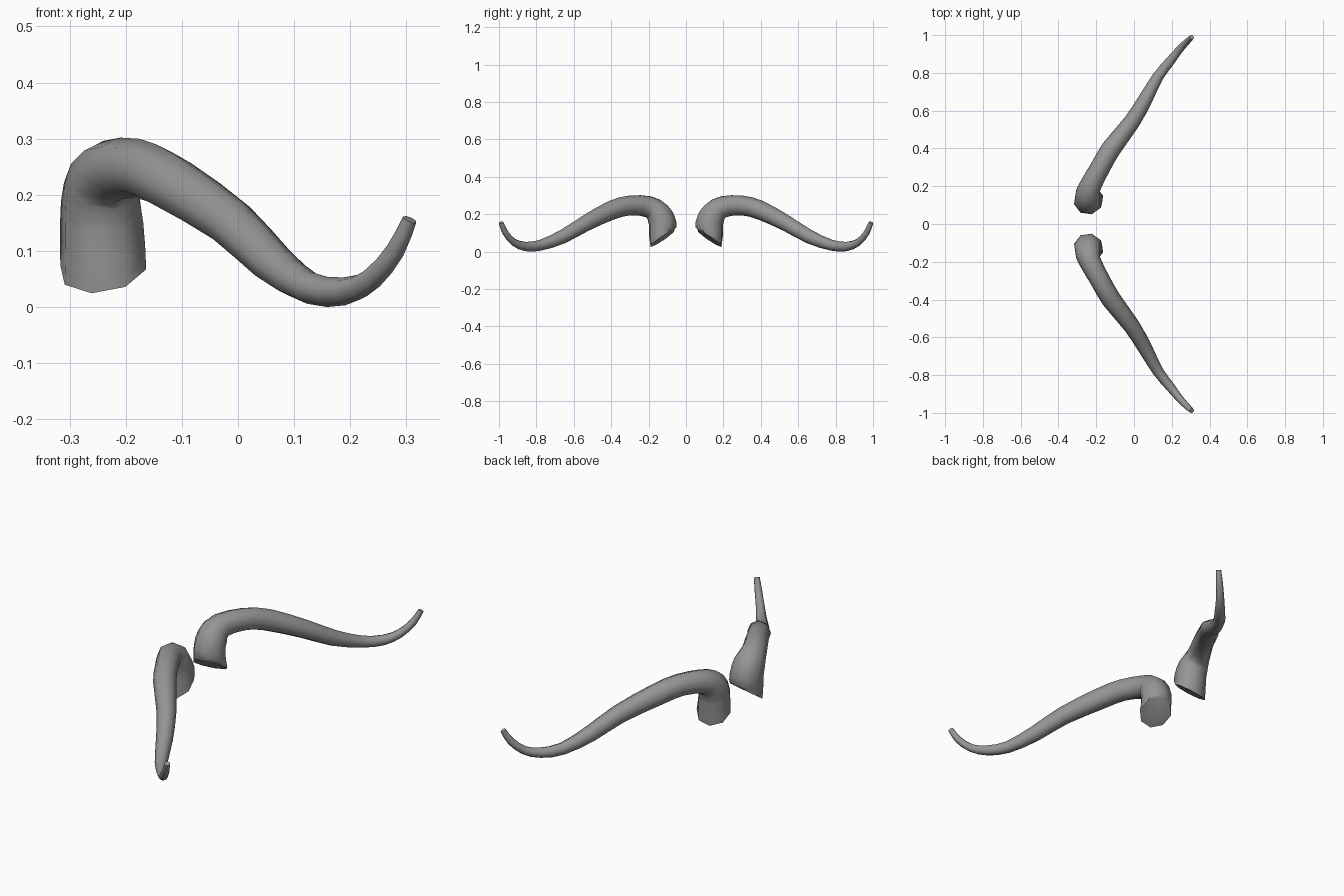
import bpy, bmesh, math
from mathutils import Vector

cube = bpy.data.objects.get("Cube")
if cube:
    bpy.data.objects.remove(cube, do_unlink=True)

SIDES = 8

# Horn centreline from root to tip: x, y, z, radius
PATH = [Vector(p) for p in (
    (-.24, .127, .07, .08), (-.243, .125, .15, .076), (-.243, .15, .205, .071),
    (-.232, .2, .24, .058), (-.178, .3, .247, .053), (-.12, .4, .221, .052),
    (-.012, .54, .15, .044), (.06, .66, .08, .038), (.127, .78, .034, .029),
    (.19, .86, .028, .025), (.238, .92, .05, .02), (.28, .965, .1, .017),
    (.306, .989, .156, .013))]
ROOT_DIRECTION = Vector((-.14, .55, .82)).normalized()
SIDEWAYS = Vector((.84, -.54, 0))

grey = bpy.data.materials.new("horn grey")
grey.use_nodes = True
colour = (.3, .3, .3, 1)
grey.diffuse_color = colour
grey.node_tree.nodes["Principled BSDF"].inputs["Base Color"].default_value = colour


def with_midpoints(points):
    """Add one smooth in-between point to every span."""
    result = [points[0]]
    last = len(points) - 1
    for i in range(last):
        a, b = points[max(i - 1, 0)], points[i]
        c, d = points[i + 1], points[min(i + 2, last)]
        result += [(9 * (b + c) - a - d) / 16, c]
    return result


def build_horn(name, mirror):
    bm = bmesh.new()
    points = with_midpoints(PATH)
    rings = []
    for i, p in enumerate(points):
        before, after = points[max(i - 1, 0)], points[min(i + 1, len(points) - 1)]
        tangent = (after - before).to_3d().normalized()
        # The root is cut at a slant that fades into the stem
        if i < 2:
            tangent = tangent.lerp(ROOT_DIRECTION, 1 - i / 2).normalized()
        side = (SIDEWAYS - tangent * SIDEWAYS.dot(tangent)).normalized()
        up = side.cross(tangent)
        ring = []
        for k in range(SIDES):
            angle = math.tau * k / SIDES
            v = p.to_3d() + p.w * (side * math.cos(angle) + up * math.sin(angle))
            v.y *= mirror
            ring.append(bm.verts.new(v))
        rings.append(ring)
    # Skin between the rings, then flat root and tip caps
    for r, s in zip(rings, rings[1:]):
        for k in range(SIDES):
            n = (k + 1) % SIDES
            bm.faces.new((r[k], r[n], s[n], s[k]))
    bm.faces.new(rings[0])
    bm.faces.new(rings[-1])
    bmesh.ops.recalc_face_normals(bm, faces=bm.faces)
    mesh = bpy.data.meshes.new(name)
    bm.to_mesh(mesh)
    bm.free()
    mesh.materials.append(grey)
    horn = bpy.data.objects.new(name, mesh)
    bpy.context.collection.objects.link(horn)
    bpy.ops.object.select_all(action='DESELECT')
    horn.select_set(True)
    bpy.context.view_layer.objects.active = horn
    bpy.ops.object.shade_smooth_by_angle(angle=math.radians(50))


build_horn("front_horn", -1)
build_horn("back_horn", 1)
